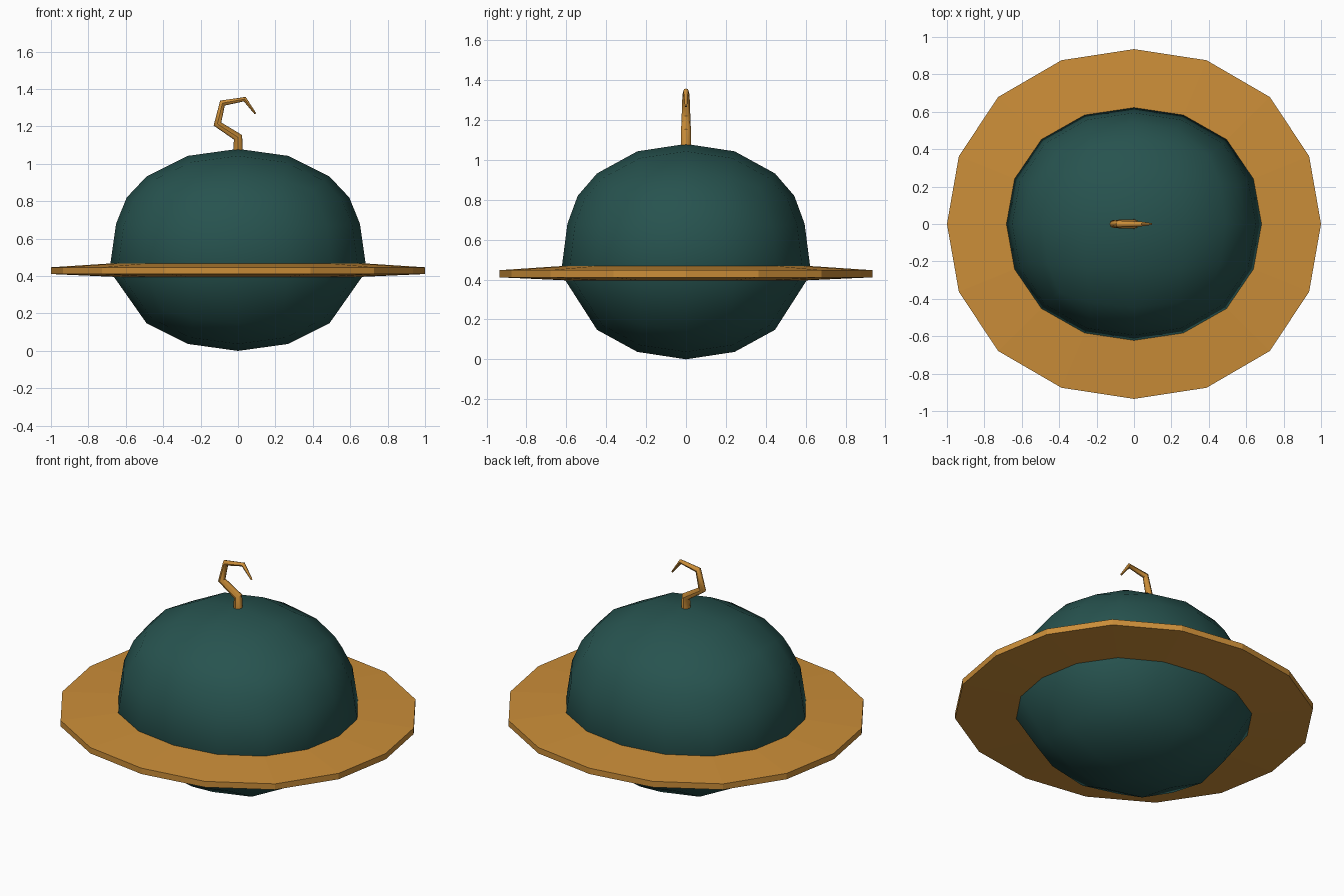
import bpy, bmesh, math

if "Cube" in bpy.data.objects:
    bpy.data.objects.remove(bpy.data.objects["Cube"])


def material(name, rgb):
    m = bpy.data.materials.new(name)
    m.diffuse_color = (*rgb, 1.0)
    m.use_nodes = True
    m.node_tree.nodes["Principled BSDF"].inputs["Base Color"].default_value = m.diffuse_color
    return m


teal = material("dark_teal", (0.020, 0.086, 0.078))
gold = material("gold_orange", (0.60, 0.27, 0.04))
RX, RY = 0.684, 0.624          # body half widths


def oval(a, rx, ry):
    # slightly squared oval, fuller on the diagonals
    k = 1 + 0.027 * math.sin(2 * a) ** 2
    return rx * k * math.cos(a), ry * k * math.sin(a)


# Body: rounded cube, with its side rows moved to make a tall dome and short bowl
bpy.ops.mesh.primitive_cube_add(size=2)
body = bpy.context.object
body.name = "body"
sub = body.modifiers.new("round", 'SUBSURF')
sub.levels = sub.render_levels = 2
bpy.ops.object.modifier_apply(modifier=sub.name)
top = max(v.co.z for v in body.data.vertices)
for v in body.data.vertices:
    x, y, z = v.co / top
    if abs(z) < 0.54:                               # one of the three side rows
        a = round(math.atan2(y, x) / (math.pi / 8)) * math.pi / 8
        corner = math.sin(2 * a) ** 2
        if z > 0.05:
            h, s = 0.82 - 0.03 * corner, 0.87
        elif z > -0.05:
            h, s = 0.68 - 0.01 * corner, 0.953
        else:
            h, s = 0.43, 1.005
        v.co = (*oval(a, RX * s, RY * s), h)
    else:                                           # top and bottom caps
        v.co = (x * RX * 0.985, y * RY * 0.985, 0.54 + z * 0.54)
body.data.materials.append(teal)
body.data.polygons.foreach_set("use_smooth", [True] * len(body.data.polygons))

# Ring: thin 16-sided brim, thicker at the body
bm = bmesh.new()
section = [(0.66, 0.602, 0.396), (1.0, 0.935, 0.411),
           (1.0, 0.935, 0.447), (0.66, 0.602, 0.469)]
loops = []
for i in range(16):
    a = i * math.pi / 8
    loops.append([bm.verts.new((*oval(a, rx, ry), z)) for rx, ry, z in section])
for i in range(16):
    p, q = loops[i], loops[(i + 1) % 16]
    for j in range(4):
        k = (j + 1) % 4
        bm.faces.new((p[j], q[j], q[k], p[k]))
bmesh.ops.recalc_face_normals(bm, faces=bm.faces)
mesh = bpy.data.meshes.new("ring")
bm.to_mesh(mesh)
bm.free()
ring = bpy.data.objects.new("ring", mesh)
mesh.materials.append(gold)
bpy.context.collection.objects.link(ring)

# Hook: tapering bent wire on top
path = [(0, 1.04, 0.027), (0, 1.142, 0.025), (-0.11, 1.213, 0.022),
        (-0.083, 1.325, 0.018), (0.036, 1.346, 0.013), (0.093, 1.268, 0.005)]
curve = bpy.data.curves.new("hook", 'CURVE')
curve.dimensions = '3D'
curve.bevel_depth = 1.0
curve.bevel_resolution = 2
curve.use_fill_caps = True
spline = curve.splines.new('POLY')
spline.points.add(len(path) - 1)
for p, (x, z, r) in zip(spline.points, path):
    p.co = (x, 0, z, 1)
    p.radius = r
curve.materials.append(gold)
hook = bpy.data.objects.new("hook", curve)
bpy.context.collection.objects.link(hook)
bpy.ops.object.select_all(action='DESELECT')
hook.select_set(True)
bpy.context.view_layer.objects.active = hook
bpy.ops.object.convert(target='MESH')
bpy.ops.object.shade_smooth_by_angle(angle=math.radians(46))
